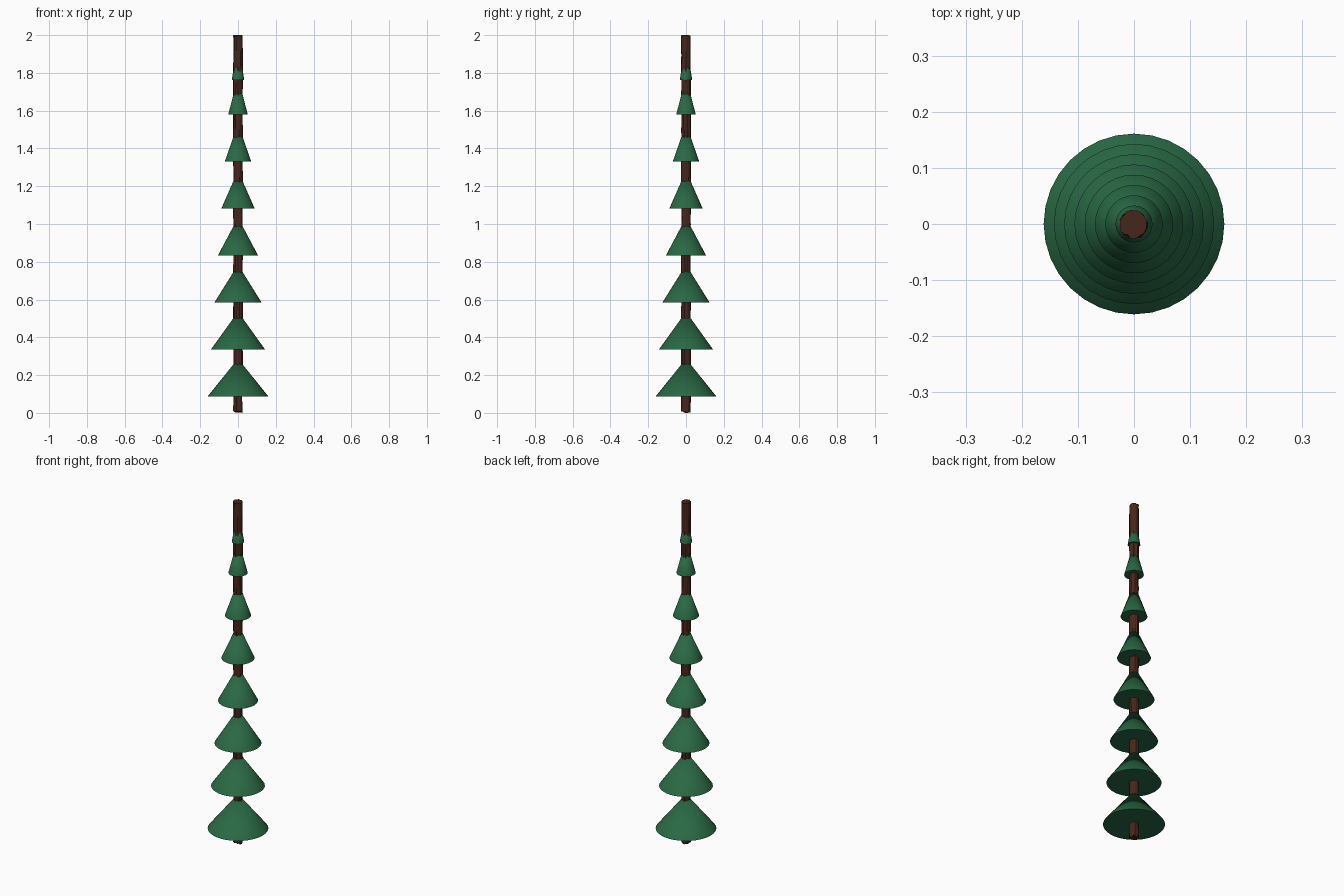
import bpy, bmesh, math, random

if "Cube" in bpy.data.objects:
    bpy.data.objects.remove(bpy.data.objects["Cube"])

random.seed(4)


def material(name, color):
    m = bpy.data.materials.new(name)
    m.diffuse_color = color
    m.use_nodes = True
    m.node_tree.nodes["Principled BSDF"].inputs["Base Color"].default_value = m.diffuse_color
    return m


bark = material("bark", (0.065, 0.02, 0.011, 1))
needles = material("needles", (0.022, 0.14, 0.058, 1))

# Trunk: rough, ridged column made of irregular rings
SIDES, RINGS, HEIGHT = 24, 24, 2.0
bm = bmesh.new()
rings = []
for i in range(RINGS + 1):
    ring = []
    for k in range(SIDES):
        a = 2 * math.pi * k / SIDES
        r = 0.0245 + random.uniform(-0.0025, 0.0025)
        z = HEIGHT * i / RINGS
        if i == 0:
            z = 0.012 * random.random() if k else 0
        elif i == RINGS:
            z -= 0.005 * random.random() if k else 0
        ring.append(bm.verts.new((r * math.cos(a), r * math.sin(a), z)))
    rings.append(ring)
for lo, hi in zip(rings, rings[1:]):
    for k in range(SIDES):
        n = (k + 1) % SIDES
        bm.faces.new((lo[k], lo[n], hi[n], hi[k]))
bm.faces.new(rings[0][::-1])
bm.faces.new(rings[-1])
mesh = bpy.data.meshes.new("trunk")
bm.to_mesh(mesh)
bm.free()
trunk = bpy.data.objects.new("trunk", mesh)
mesh.materials.append(bark)
bpy.context.collection.objects.link(trunk)

# Foliage: eight closed cones, shrinking evenly toward the top
bases = [0.087 + 0.249 * i for i in range(7)] + [1.762]
for i, z in enumerate(bases):
    radius = 0.161 - 0.0183 * i
    bpy.ops.mesh.primitive_cone_add(vertices=32, radius1=radius, radius2=0,
                                    depth=0.2, location=(0, 0, z + 0.1))
    cone = bpy.context.object
    cone.name = f"foliage_tier_{i + 1}"
    cone.data.materials.append(needles)
    bpy.ops.object.shade_smooth_by_angle(angle=math.radians(30))
